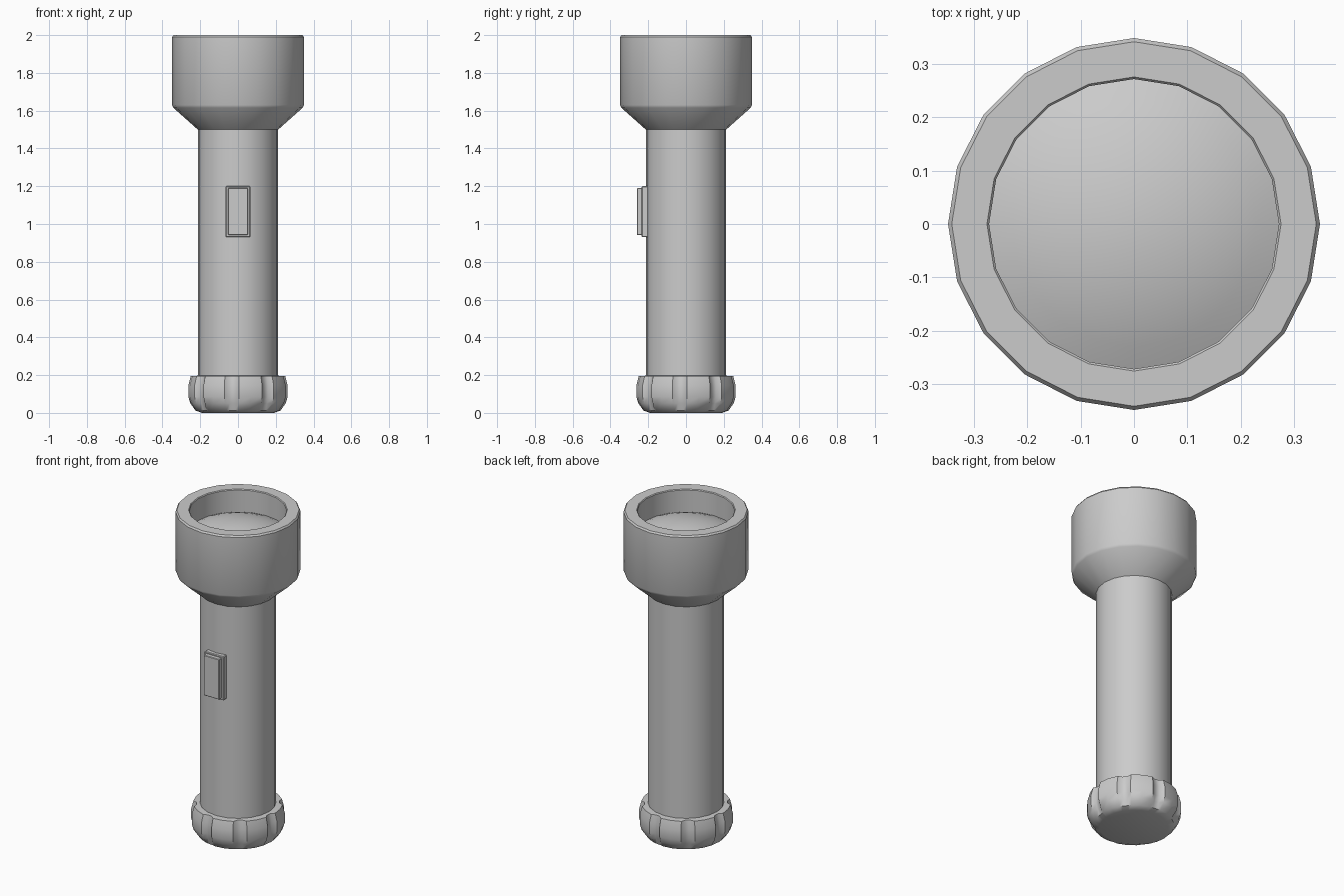
import bpy, bmesh, math

if "Cube" in bpy.data.objects:
    bpy.data.objects.remove(bpy.data.objects["Cube"])


def finish(bm, name, angle=30):
    bmesh.ops.remove_doubles(bm, verts=bm.verts, dist=1e-5)
    bmesh.ops.recalc_face_normals(bm, faces=bm.faces)
    me = bpy.data.meshes.new(name)
    bm.to_mesh(me)
    bm.free()
    me.shade_smooth()
    me.set_sharp_from_angle(angle=math.radians(angle))
    ob = bpy.data.objects.new(name, me)
    bpy.context.collection.objects.link(ob)
    return ob


def lathe(name, profile, angles, groove=None, angle=30):
    """Revolve (radius, z) points; groove(i, j) scales the radius at ring i, column j."""
    bm = bmesh.new()
    rings = []
    for i, (r, z) in enumerate(profile):
        ring = []
        for j, a in enumerate(angles):
            s = groove(i, j) if groove else 1
            ring.append(bm.verts.new((r * s * math.cos(a), r * s * math.sin(a), z)))
        rings.append(ring)
    n = len(angles)
    for lo, hi in zip(rings, rings[1:]):
        for j in range(n):
            k = (j + 1) % n
            bm.faces.new((lo[j], lo[k], hi[k], hi[j]))
    return finish(bm, name, angle)


def box(name, x, y0, y1, z0, z1, bevel):
    bm = bmesh.new()
    bmesh.ops.create_cube(bm, size=1)
    for v in bm.verts:
        v.co = (v.co.x * 2 * x, y0 + (v.co.y + .5) * (y1 - y0), z0 + (v.co.z + .5) * (z1 - z0))
    bmesh.ops.bevel(bm, geom=bm.edges[:], offset=bevel, segments=1, affect='EDGES')
    return finish(bm, name)


round20 = [math.tau * j / 20 for j in range(20)]

# Barrel and flared head with a hollow rim
lathe("barrel_and_head", [
    (0, .1), (.213, .1), (.213, 1.5), (.342, 1.615), (.349, 1.63),
    (.349, 1.99), (.342, 2), (.276, 2), (.272, 1.995), (.272, 1.85)], round20)

# Domed lens, a spherical cap
h, r = .065, .273
R = (r * r + h * h) / (2 * h)
top = math.asin(r / R)
lathe("lens", [(R * math.sin(top * t / 6), 1.86 - R + h + R * math.cos(top * t / 6))
               for t in range(7)], round20)

# Tail cap: eight grips, each 30 degrees wide, with a 15 degree groove between
cap_angles = [math.radians(-90 + 45 * k + a) for k in range(8) for a in (1, 15, 29, 34, 41)]
depth = [1, 1, .985, .925, .92, .92, .93, 1]


def grips(i, j):
    return depth[i] if j % 5 > 2 else 1


lathe("tail_cap", [(0, 0), (.19, 0), (.225, .012), (.252, .05), (.263, .085),
                   (.263, .145), (.25, .195), (.21, .197)], cap_angles, grips, 40)

# Switch: base plate and raised button
box("switch_plate", .065, -.235, -.19, .93, 1.2, .004)
box("switch_button", .053, -.26, -.22, .942, 1.19, .003)
